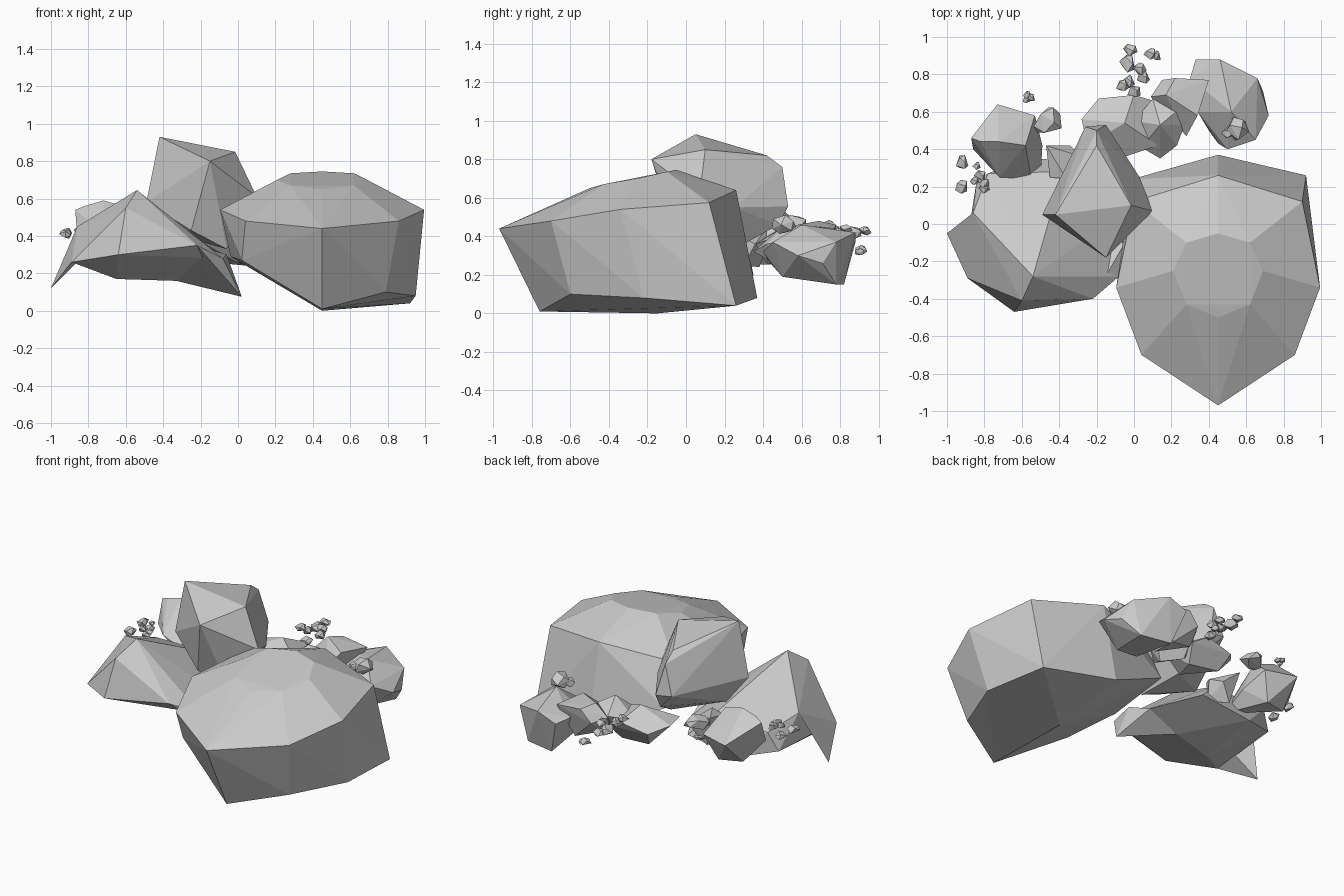
import bpy, bmesh, math, random
from mathutils import Vector

random.seed(4)


def hull(name, pts):
    """Flat-faced convex rock around a few corner points."""
    bm = bmesh.new()
    for p in pts:
        bm.verts.new(p)
    bmesh.ops.convex_hull(bm, input=bm.verts[:])
    loose = [v for v in bm.verts if not v.link_faces]
    bmesh.ops.delete(bm, geom=loose, context='VERTS')
    bmesh.ops.dissolve_limit(bm, angle_limit=math.radians(3),
                             verts=bm.verts[:], edges=bm.edges[:])
    bmesh.ops.recalc_face_normals(bm, faces=bm.faces[:])
    me = bpy.data.meshes.new(name)
    bm.to_mesh(me)
    bm.free()
    ob = bpy.data.objects.new(name, me)
    bpy.context.collection.objects.link(ob)
    return ob


def chunk(name, center, size, n=11):
    """Random angular stone with the given half sizes."""
    pts = []
    for i in range(n):
        z = 1 - 2 * (i + 0.5) / n
        a = i * 2.4 + random.uniform(-0.4, 0.4)
        r = math.sqrt(1 - z * z)
        k = random.uniform(0.95, 1.15)
        pts.append(Vector((r * math.cos(a) * size[0], r * math.sin(a) * size[1],
                           z * size[2])) * k + Vector(center))
    return hull(name, pts)


# Large boulder: upper rings are symmetric about x = 0.45, the base is skewed
half = [(0, -.97, .44), (.41, -.70, .48), (.545, -.34, .54), (.45, .12, .575), (0, .26, .64),
        (0, -.50, .65), (.17, -.43, .67), (.24, -.25, .70), (.17, -.10, .735), (0, -.05, .745)]
upper = [(.45 + s * x, y, z) for x, y, z in half for s in (-1, 1)]
base = [(.45, -.76, .01), (.79, -.60, .10), (.95, -.22, .08), (.92, .26, .04), (.45, .37, .08),
        (-.01, .24, .32), (-.04, -.22, .29), (.02, -.60, .27), (.45, -.15, .0)]
hull("large_boulder", upper + base)

# Wide pointed boulder on the left, with two sharp spurs at its foot
apex, shoulder = (-.54, -.28, .645), (-.86, .06, .45)
low_left, low_front = (-.89, -.29, .26), (-.64, -.47, .30)
right_edge, right_foot = (-.22, -.40, .35), (-.08, -.28, .28)
hull("left_boulder", [
    apex, shoulder, low_left, low_front, right_edge, right_foot, (-.60, -.41, .55),
    (-.89, -.08, .28), (-.65, -.10, .17), (-.33, .0, .16), (-.84, .24, .26), (-.78, .27, .38),
    (-.60, .35, .20), (-.25, .34, .25), (-.38, .28, .38), (-.08, .05, .22)])
hull("left_boulder_spur", [(-1, -.05, .12), low_left, shoulder, (-.85, -.10, .27), (-.8, -.2, .4)])
hull("left_boulder_spur", [(.02, -.14, .075), right_edge, right_foot, (-.33, .0, .16),
                           (-.08, .05, .22), (-.06, -.12, .30)])

# Tall boulder wedged in the middle
hull("tall_boulder", [
    (-.42, .05, .93), (-.49, .05, .58), (-.15, -.18, .80), (-.015, .10, .85), (-.20, .42, .82),
    (-.20, .50, .76), (-.15, .53, .555), (-.26, .52, .57), (.10, .07, .61), (.03, .25, .55),
    (-.25, -.06, .43), (-.06, .0, .33), (-.15, .48, .46), (-.38, .12, .42), (-.10, .30, .36)])

# Medium rocks along the back
hull("back_left_rock", [
    (-.87, .46, .54), (-.73, .64, .42), (-.53, .58, .42), (-.58, .42, .55), (-.72, .44, .59),
    (-.82, .44, .56), (-.55, .24, .36), (-.72, .25, .42), (-.86, .40, .40), (-.75, .48, .26),
    (-.60, .52, .25), (-.50, .24, .26), (-.49, .42, .34)])
hull("wedge_rock", [
    (-.47, .42, .45), (-.45, .25, .40), (-.36, .24, .42), (-.28, .36, .36), (-.34, .42, .34),
    (-.42, .38, .24), (-.32, .30, .25)])
hull("back_middle_rock", [
    (-.28, .56, .40), (-.19, .67, .36), (.0, .69, .40), (.10, .66, .34), (.13, .42, .38),
    (-.05, .36, .36), (-.25, .42, .40), (-.05, .54, .47), (-.15, .60, .26), (.06, .58, .24),
    (.0, .42, .26)])
hull("back_inner_rock", [
    (.0, .55, .38), (.10, .67, .40), (.25, .62, .42), (.27, .53, .38), (.23, .42, .36),
    (.14, .35, .32), (.04, .41, .36), (.14, .53, .48), (.10, .58, .26), (.20, .48, .25)])
hull("back_bridge_rock", [
    (.09, .68, .40), (.15, .77, .38), (.22, .78, .46), (.40, .77, .44), (.34, .58, .46),
    (.28, .47, .36), (.17, .69, .48), (.12, .66, .30), (.30, .72, .24), (.30, .55, .25)])
hull("back_right_rock", [
    (.33, .88, .37), (.46, .88, .42), (.66, .78, .37), (.72, .58, .30), (.69, .71, .26),
    (.65, .45, .37), (.50, .40, .32), (.34, .60, .36), (.52, .60, .46), (.30, .78, .38),
    (.40, .82, .15), (.60, .78, .15), (.55, .50, .19), (.40, .50, .20), (.45, .43, .27)])

# Small stones resting on the rocks
chunk("small_stone_left", (-.46, .55, .47), (.085, .075, .045))
chunk("small_stone_right", (.55, .51, .46), (.06, .065, .05))
chunk("small_stone_right", (.51, .49, .45), (.045, .035, .03))

# Pebble clusters: x, y, z, radius
pebbles = [
    (-.02, .93, .43, .036), (.09, .91, .33, .035), (.12, .90, .32, .028), (-.03, .86, .42, .05),
    (.03, .83, .44, .035), (.05, .78, .42, .038), (-.06, .74, .46, .036), (-.03, .76, .44, .036),
    (.0, .71, .40, .038),
    (-.57, .69, .45, .022), (-.55, .675, .45, .022), (-.575, .665, .44, .022),
    (-.92, .33, .42, .038), (-.92, .20, .41, .038), (-.84, .31, .44, .022), (-.82, .26, .43, .032),
    (-.80, .22, .43, .026), (-.85, .23, .43, .026), (-.80, .19, .42, .028)]
for x, y, z, r in pebbles:
    chunk("pebble", (x, y, z), (r, r, r * .7), 9)
